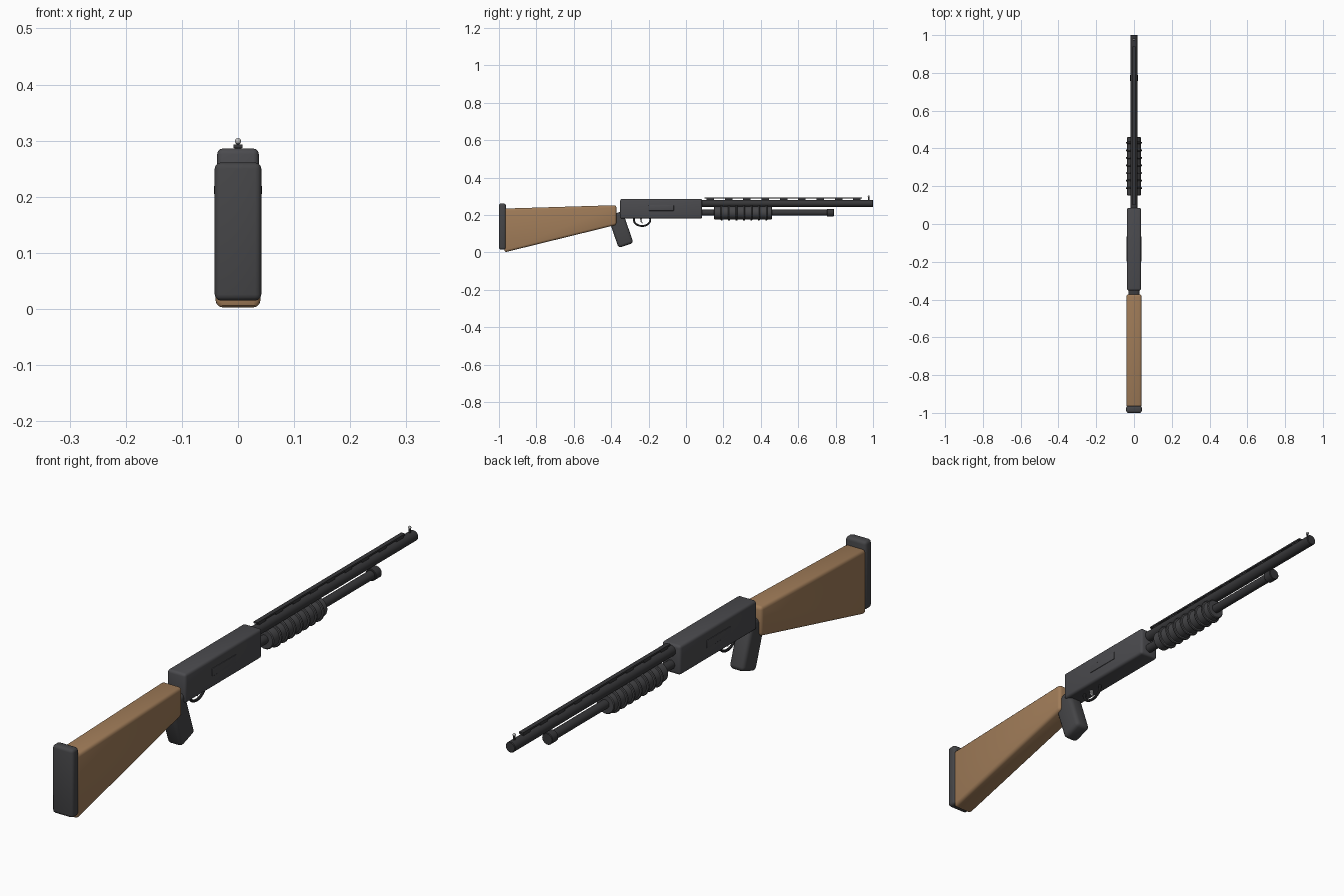
import bpy, bmesh, math
from mathutils import Matrix, Vector

if "Cube" in bpy.data.objects:
    bpy.data.objects.remove(bpy.data.objects["Cube"], do_unlink=True)


def material(name, rgb, metallic=0.0):
    m = bpy.data.materials.new(name)
    m.use_nodes = True
    m.diffuse_color = (*rgb, 1)
    m.node_tree.nodes["Principled BSDF"].inputs["Base Color"].default_value = (*rgb, 1)
    return m


WOOD = material("walnut wood", (0.35, 0.20, 0.098))
STEEL = material("receiver grey", (0.07, 0.07, 0.077))
DARK = material("barrel black", (0.038, 0.038, 0.041))
RUBBER = material("rubber grey", (0.06, 0.06, 0.064))
SILVER = material("silver", (0.5, 0.5, 0.5))


def finish(name, bm, mat, bevel=0, segments=3):
    bmesh.ops.recalc_face_normals(bm, faces=bm.faces)
    mesh = bpy.data.meshes.new(name)
    bm.to_mesh(mesh)
    bm.free()
    mesh.materials.append(mat)
    ob = bpy.data.objects.new(name, mesh)
    bpy.context.collection.objects.link(ob)
    bpy.ops.object.select_all(action="DESELECT")
    ob.select_set(True)
    bpy.context.view_layer.objects.active = ob
    if bevel:
        mod = ob.modifiers.new("soft edges", "BEVEL")
        mod.width, mod.segments = bevel, segments
        mod.limit_method = "ANGLE"
        bpy.ops.object.modifier_apply(modifier=mod.name)
    bpy.ops.object.shade_smooth_by_angle(angle=math.radians(35))
    return ob


def prism(name, profile, half_width, mat, bevel):
    """Side outline of (y, z) points, extruded across x."""
    bm = bmesh.new()
    face = bm.faces.new([bm.verts.new((-half_width, y, z)) for y, z in profile])
    new = bmesh.ops.extrude_face_region(bm, geom=[face])["geom"]
    bmesh.ops.translate(bm, vec=(2 * half_width, 0, 0),
                        verts=[g for g in new if isinstance(g, bmesh.types.BMVert)])
    return finish(name, bm, mat, bevel)


def box(name, half_width, y, z, mat, bevel=0):
    return prism(name, [(y[0], z[0]), (y[1], z[0]), (y[1], z[1]), (y[0], z[1])],
                 half_width, mat, bevel)


def lathe(name, profile, z, mat, sides=32):
    """Outline of (y, radius) points spun about a lengthwise axis at height z."""
    bm = bmesh.new()
    rings = []
    for y, r in profile:
        rings.append([bm.verts.new((r * math.cos(a), y, z + r * math.sin(a)))
                      for a in (2 * math.pi * i / sides for i in range(sides))])
    for a, b in zip(rings, rings[1:]):
        for i in range(sides):
            j = (i + 1) % sides
            bm.faces.new((a[i], a[j], b[j], b[i]))
    bm.faces.new(rings[0])
    bm.faces.new(rings[-1])
    return finish(name, bm, mat)


# Stock and butt pad
prism("stock", [(-0.97, 0), (-0.372, 0.147), (-0.372, 0.252), (-0.97, 0.234)], 0.04, WOOD, 0.012)
box("butt_pad", 0.0415, (-1, -0.963), (0.015, 0.261), RUBBER, 0.011)

# Receiver with a port cover on each side
box("receiver", 0.037, (-0.352, 0.086), (0.18, 0.286), STEEL, 0.01)
box("port_covers", 0.039, (-0.2, -0.065), (0.222, 0.25), STEEL, 0.002)

# Raked pistol grip
grip = box("pistol_grip", 0.03, (-0.042, 0.042), (-0.09, 0.09), RUBBER, 0.015)
grip.data.transform(Matrix.Translation((0, -0.35, 0.122)) @ Matrix.Rotation(math.radians(19), 4, "X"))

# Barrel and magazine tube with its end cap
lathe("barrel", [(0.07, 0.019), (0.998, 0.019), (1, 0.017)], 0.262, DARK)
lathe("magazine_tube", [(0.07, 0.016), (0.77, 0.016)], 0.212, DARK)
lathe("magazine_cap", [(0.755, 0.019), (0.757, 0.021), (0.788, 0.021), (0.79, 0.019)], 0.212, DARK)

# Ribbed sliding fore-end
lathe("fore_end", [(0.15, 0.033), (0.153, 0.036), (0.457, 0.036), (0.46, 0.033)], 0.212, RUBBER)
for i in range(7):
    y = 0.19 + 0.04 * i
    lathe(f"fore_end_ring_{i + 1}", [(y - 0.006, 0.035), (y - 0.004, 0.041), (y, 0.043),
                                     (y + 0.004, 0.041), (y + 0.006, 0.035)], 0.212, RUBBER)

# Ventilated rib on short posts
box("rib", 0.008, (0.1, 0.94), (0.287, 0.293), DARK)
for i in range(9):
    y = 0.13 + 0.098 * i
    box(f"rib_post_{i + 1}", 0.006, (y - 0.02, y + 0.02), (0.276, 0.288), DARK)

# Bead sight on a small post
box("bead_post", 0.003, (0.974, 0.98), (0.278, 0.298), DARK)
bm = bmesh.new()
bmesh.ops.create_uvsphere(bm, u_segments=16, v_segments=10, radius=0.0055,
                          matrix=Matrix.Translation((0, 0.977, 0.299)))
finish("bead_sight", bm, SILVER)

# Oval trigger guard
bm = bmesh.new()
around, tube = 40, 10
loops = []
for i in range(around):
    a = 2 * math.pi * i / around
    out = Vector((0, math.cos(a), math.sin(a)))
    centre = Vector((0, -0.235 + 0.044 * out.y, 0.174 + 0.033 * out.z))
    loops.append([bm.verts.new(centre + 0.005 * (out * math.cos(t) + Vector((math.sin(t), 0, 0))))
                  for t in (2 * math.pi * k / tube for k in range(tube))])
for i in range(around):
    p, q = loops[i], loops[(i + 1) % around]
    for k in range(tube):
        m = (k + 1) % tube
        bm.faces.new((p[k], p[m], q[m], q[k]))
finish("trigger_guard", bm, DARK)

# Trigger
prism("trigger", [(-0.247, 0.185), (-0.243, 0.165), (-0.235, 0.154), (-0.231, 0.156),
                  (-0.236, 0.168), (-0.236, 0.185)], 0.004, SILVER, 0.001)
